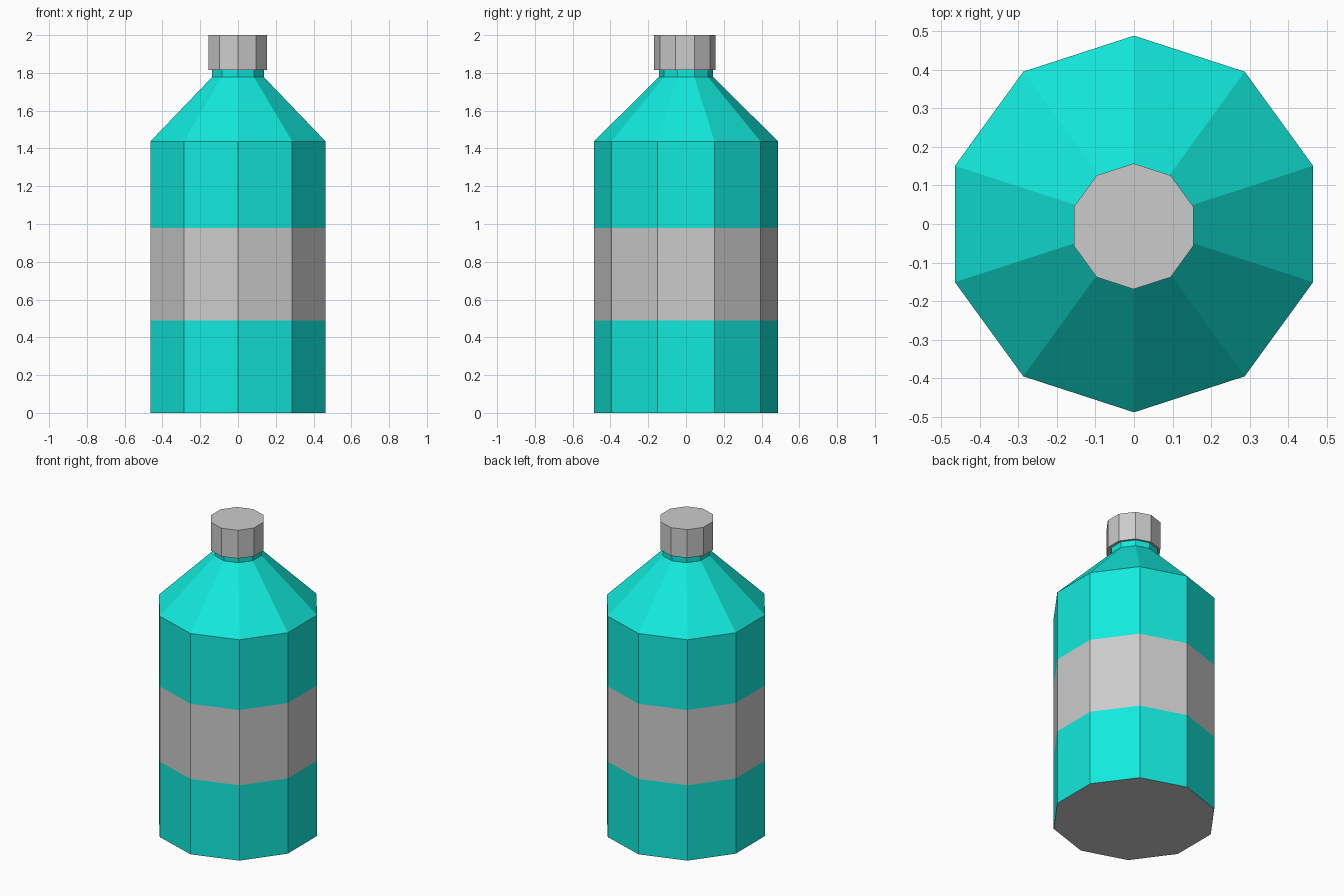
import bpy, bmesh, math

if "Cube" in bpy.data.objects:
    bpy.data.objects.remove(bpy.data.objects["Cube"])

SIDES = 10

teal = bpy.data.materials.new("teal_plastic")
teal.diffuse_color = (0.006, 0.82, 0.72, 1)
teal.use_nodes = True
teal.node_tree.nodes["Principled BSDF"].inputs["Base Color"].default_value = teal.diffuse_color


def lathe(name, profile, mat=None, cap_bottom=False, cap_top=False, offset=(0, 0)):
    """Ten-sided flat-faced turned part from (radius, z) points, bottom to top."""
    bm = bmesh.new()
    rings = []
    for r, z in profile:
        ring = []
        for i in range(SIDES):
            a = math.pi / 2 + 2 * math.pi * i / SIDES
            ring.append(bm.verts.new((r * math.cos(a), r * math.sin(a), z)))
        rings.append(ring)
    for lo, hi in zip(rings, rings[1:]):
        for i in range(SIDES):
            j = (i + 1) % SIDES
            bm.faces.new((lo[i], lo[j], hi[j], hi[i]))
    if cap_bottom:
        bm.faces.new(rings[0][::-1])
    if cap_top:
        bm.faces.new(rings[-1])
    mesh = bpy.data.meshes.new(name)
    bm.to_mesh(mesh)
    bm.free()
    obj = bpy.data.objects.new(name, mesh)
    obj.location = (offset[0], offset[1], 0)
    bpy.context.collection.objects.link(obj)
    if mat:
        mesh.materials.append(mat)
    return obj


R = 0.488       # body radius
NECK = 0.144    # neck radius

# Grey underside of the bottle
lathe("base", [(R, 0)], cap_bottom=True)

# Body wall below the label
lathe("lower_body", [(R, 0), (R, 0.49)], teal)

# Plain grey label band, flush with the body
lathe("label", [(R, 0.49), (R, 0.98)])

# Body wall above the label, sloped shoulder and short neck
lathe("upper_body", [(R, 0.98), (R, 1.437), (NECK, 1.778), (NECK, 1.816)], teal)

# Screw cap, slightly off centre
lathe("cap", [(0.163, 1.816), (0.163, 2.0)], cap_bottom=True, cap_top=True,
      offset=(-0.001, -0.006))
